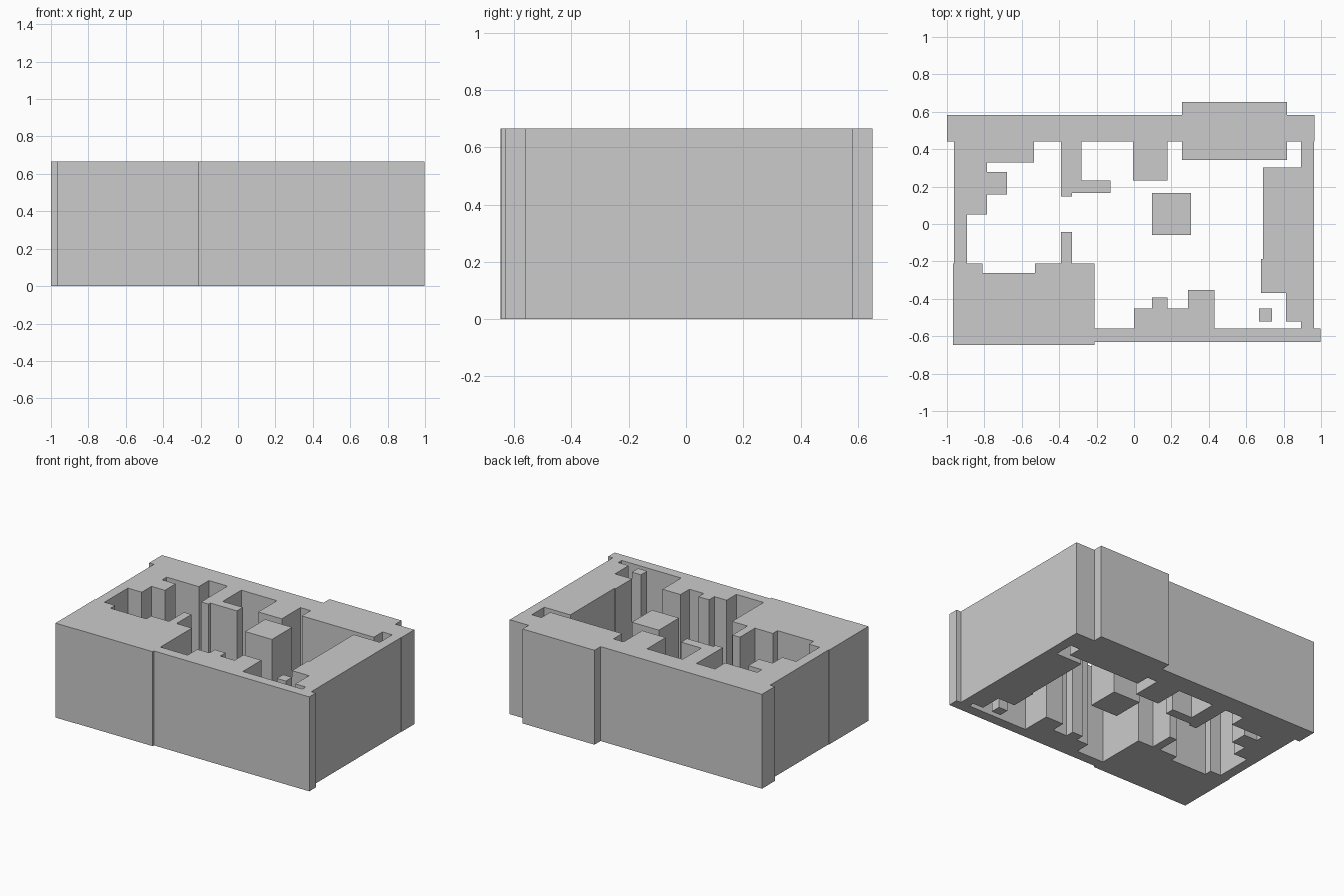
import bpy, bmesh

if "Cube" in bpy.data.objects:
    bpy.data.objects.remove(bpy.data.objects["Cube"])

HEIGHT = 0.665
SPLIT_X = -0.212  # seam that keeps the ring-shaped caps free of holes


def extruded_plan(name, rects):
    """Union of plan rectangles (x0, x1, y0, y1) raised to full height as one clean shell."""
    xs = sorted({v for r in rects for v in r[:2]})
    ys = sorted({v for r in rects for v in r[2:]})
    nx, ny = len(xs) - 1, len(ys) - 1
    solid = {(i, j) for i in range(nx) for j in range(ny)
             if any(a <= xs[i] and xs[i + 1] <= b and c <= ys[j] and ys[j + 1] <= d
                    for a, b, c, d in rects)}
    bm = bmesh.new()
    verts = {}

    def vert(i, j, k):
        if (i, j, k) not in verts:
            verts[i, j, k] = bm.verts.new((xs[i], ys[j], k * HEIGHT))
        return verts[i, j, k]

    for i, j in solid:
        ring = [(i, j), (i + 1, j), (i + 1, j + 1), (i, j + 1)]
        bm.faces.new([vert(*p, 1) for p in ring])
        bm.faces.new([vert(*p, 0) for p in reversed(ring)])
        # side walls only where the neighbouring cell is empty
        for n, (di, dj) in enumerate([(0, -1), (1, 0), (0, 1), (-1, 0)]):
            if (i + di, j + dj) not in solid:
                a, b = ring[n], ring[(n + 1) % 4]
                bm.faces.new([vert(*a, 0), vert(*b, 0), vert(*b, 1), vert(*a, 1)])

    for e in bm.edges:
        a, b = (v.co for v in e.verts)
        e.seam = (abs(a.x - SPLIT_X) < 1e-5 and abs(b.x - SPLIT_X) < 1e-5
                  and abs(a.z - b.z) < 1e-5)
    bmesh.ops.dissolve_limit(bm, angle_limit=0.01, verts=bm.verts[:],
                             edges=bm.edges[:], delimit={'SEAM'})
    mesh = bpy.data.meshes.new(name)
    bm.to_mesh(mesh)
    bm.free()
    obj = bpy.data.objects.new(name, mesh)
    bpy.context.collection.objects.link(obj)
    return obj


# Back wall with projecting bay and the stubs reaching inward
back = [
    (-1.0, 0.965, 0.44, 0.583),
    (0.257, 0.818, 0.343, 0.651),
    (-0.39, -0.282, 0.167, 0.44),
    (-0.39, -0.332, 0.147, 0.44),
    (-0.39, -0.125, 0.167, 0.233),
    (-0.005, 0.178, 0.233, 0.44),
]

# Left wall with stepped corner
left = [
    (-0.963, -0.893, -0.21, 0.44),
    (-0.963, -0.785, 0.05, 0.44),
    (-0.963, -0.535, 0.328, 0.44),
    (-0.963, -0.68, 0.158, 0.278),
]

# Front: heavy left block, thin wall, stepped inner block
front = [
    (-0.968, -0.81, -0.648, -0.21),
    (-0.81, SPLIT_X, -0.646, -0.262),
    (-0.53, SPLIT_X, -0.646, -0.21),
    (-0.39, -0.332, -0.21, -0.043),
    (SPLIT_X, 0.998, -0.632, -0.56),
    (0.0, 0.43, -0.56, -0.452),
    (0.095, 0.178, -0.452, -0.393),
    (0.29, 0.43, -0.452, -0.353),
]

# Right wall with thick inner block
right = [
    (0.893, 0.963, -0.56, 0.44),
    (0.69, 0.963, -0.37, 0.302),
    (0.68, 0.963, -0.37, -0.188),
    (0.812, 0.963, -0.522, -0.37),
]

extruded_plan("perimeter_walls", back + left + front + right)

# Free-standing pillars
extruded_plan("centre_pillar", [(0.095, 0.305, -0.058, 0.167)])
extruded_plan("small_pillar", [(0.668, 0.738, -0.522, -0.452)])
